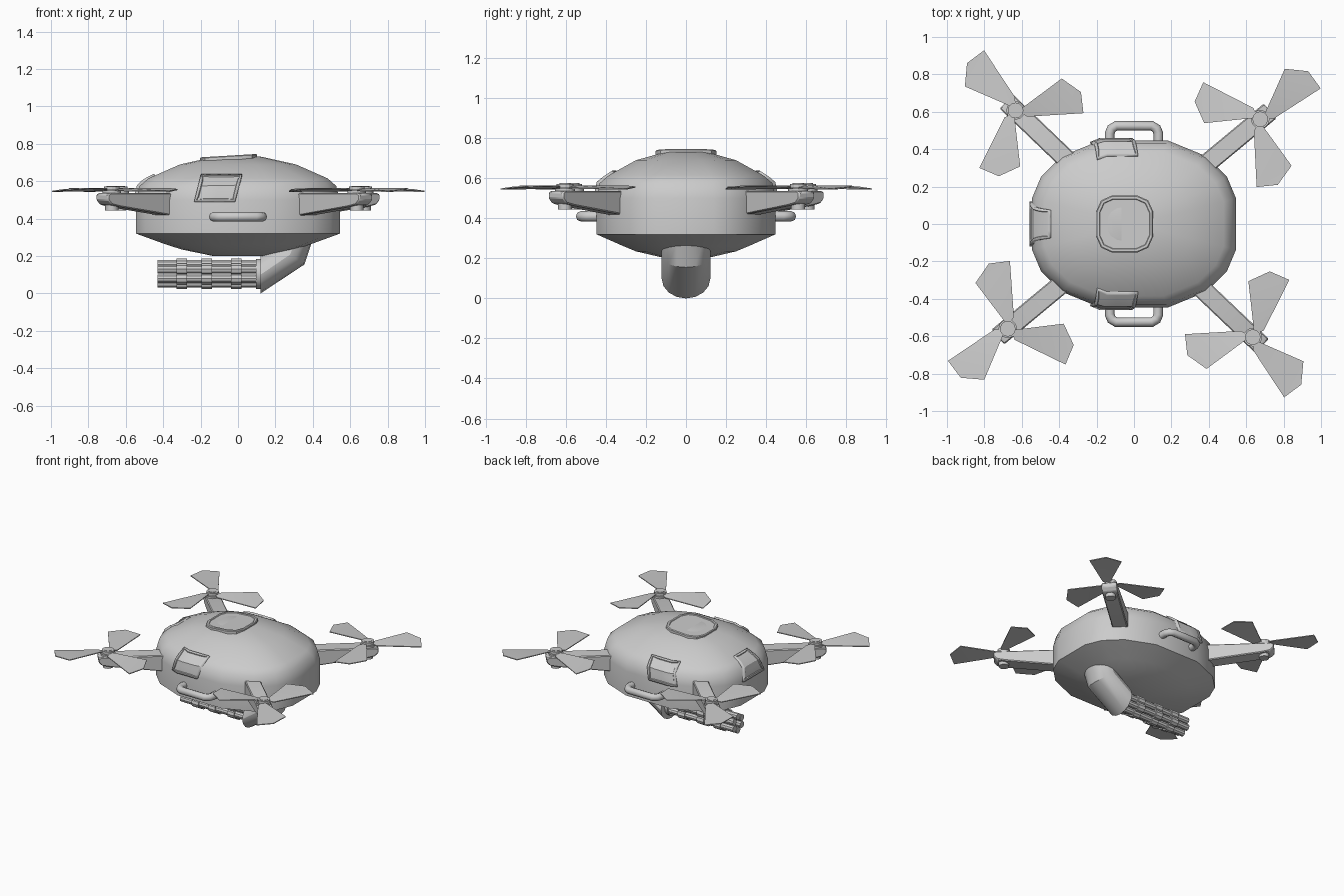
import bpy, bmesh
from math import sin, cos, pi, radians
from mathutils import Vector, Matrix
from mathutils.bvhtree import BVHTree

if "Cube" in bpy.data.objects:
    bpy.data.objects.remove(bpy.data.objects["Cube"])


def finish(name, bm, angle=35, recalc=True):
    if recalc:
        bmesh.ops.recalc_face_normals(bm, faces=bm.faces)
    me = bpy.data.meshes.new(name)
    bm.to_mesh(me)
    bm.free()
    ob = bpy.data.objects.new(name, me)
    bpy.context.collection.objects.link(ob)
    bpy.ops.object.select_all(action='DESELECT')
    ob.select_set(True)
    bpy.context.view_layer.objects.active = ob
    bpy.ops.object.shade_smooth_by_angle(angle=radians(angle))
    return ob


def loft(bm, rings):
    """Skin closed rings of points and cap both ends."""
    vs = [[bm.verts.new(p) for p in r] for r in rings]
    n = len(vs[0])
    for a, b in zip(vs, vs[1:]):
        for i in range(n):
            j = (i + 1) % n
            bm.faces.new((a[i], a[j], b[j], b[i]))
    bm.faces.new(vs[0][::-1])
    bm.faces.new(vs[-1])


def cyl(bm, centre, r, depth, axis='Z', seg=12):
    rot = Matrix.Rotation(pi / 2, 4, 'Y') if axis == 'X' else Matrix()
    bmesh.ops.create_cone(bm, cap_ends=True, segments=seg, radius1=r, radius2=r,
                          depth=depth, matrix=Matrix.Translation(centre) @ rot)


# Body: rounded rectangular rings stacked in z
q = [(1, .31), (.91, .57), (.71, .81), (.33, 1)]
outline = (q + [(-x, y) for x, y in q[::-1]] + [(-x, -y) for x, y in q]
           + [(x, -y) for x, y in q[::-1]])
levels = [(.2, .13, .1), (.235, .3, .25), (.262, .385, .315), (.32, .545, .447),
          (.5, .545, .447), (.575, .525, .432), (.615, .48, .385),
          (.69, .31, .25), (.732, .12, .1)]
bm = bmesh.new()
loft(bm, [[(x * sx, y * sy, z) for x, y in outline] for z, sx, sy in levels])
bmesh.ops.recalc_face_normals(bm, faces=bm.faces)
hull = BVHTree.FromBMesh(bm)
finish("body", bm, 40)


# Access panels draped on the hull with a raised frame
def panel(name, corners, inward):
    """corners: (side, z) for bottom-left, bottom-right, top-right, top-left."""
    bl, br, tr, tl = [Vector(c) for c in corners]
    bm = bmesh.new()
    n, m = 4, 5
    grid = []
    for j in range(m + 1):
        row = []
        for i in range(n + 1):
            s, z = bl.lerp(br, i / n).lerp(tl.lerp(tr, i / n), j / m)
            o = Vector((s, 0, z)) if inward.y else Vector((0, s, z))
            hit, nor, _, _ = hull.ray_cast(o - inward * 2, inward)
            row.append(bm.verts.new(hit - inward * .014 + Vector((0, 0, .006))))
        grid.append(row)
    for j in range(m):
        for i in range(n):
            bm.faces.new((grid[j][i], grid[j][i + 1], grid[j + 1][i + 1], grid[j + 1][i]))
    bmesh.ops.recalc_face_normals(bm, faces=bm.faces)
    bm.normal_update()
    if sum(f.normal.dot(inward) for f in bm.faces) > 0:
        bmesh.ops.reverse_faces(bm, faces=bm.faces)
    bm.normal_update()
    bmesh.ops.inset_region(bm, faces=bm.faces[:], thickness=.015, use_boundary=True)
    inner = [f for f in bm.faces if not any(e.is_boundary for e in f.edges)]
    bmesh.ops.inset_region(bm, faces=inner, thickness=.003, depth=-.006)
    ob = finish(name, bm, 30, recalc=False)
    sol = ob.modifiers.new("thickness", 'SOLIDIFY')
    sol.thickness = .03
    sol.offset = -1


side = [(-.235, .485), (-.015, .485), (.022, .632), (-.198, .632)]
panel("front_panel", side, Vector((0, 1, 0)))
panel("back_panel", side, Vector((0, -1, 0)))
panel("left_panel", [(-.12, .485), (.12, .485), (.075, .635), (-.075, .635)], Vector((1, 0, 0)))

# Top hatch: chamfered square with a recessed centre
bm = bmesh.new()
k = [(1, .45), (.83, .83), (.45, 1)]
sq = k + [(-x, y) for x, y in k[::-1]] + [(-x, -y) for x, y in k] + [(x, -y) for x, y in k[::-1]]
loft(bm, [[(-.05 + x * r, y * r, z + .06 * x * r) for x, y in sq]
          for r, z in [(.152, .70), (.152, .732), (.147, .737), (.135, .737), (.132, .733)]])
finish("top_hatch", bm, 30)

# Carrying handles, front and back
for s, name in [(-1, "front_handle"), (1, "back_handle")]:
    cu = bpy.data.curves.new(name, 'CURVE')
    cu.dimensions = '3D'
    cu.bevel_depth = .026
    cu.bevel_resolution = 2
    half = [(.13, .41), (.13, .485), (.12, .51), (.095, .525)]
    pts = [(-x, y) for x, y in half] + half[::-1]
    sp = cu.splines.new('POLY')
    sp.points.add(len(pts) - 1)
    for p, (x, y) in zip(sp.points, pts):
        p.co = (x, y * s, .41, 1)
    sp.use_smooth = True
    bpy.context.collection.objects.link(bpy.data.objects.new(name, cu))

# Arms with motors and three-bladed rotors, set radially
R = .877
arm_profile = [(.3, .39), (.86, .463), (.92, .475), (.945, .5), (.945, .53), (.925, .537), (.3, .537)]
blade_plan = [(.07, -26, -.004), (.363, 0, -.008), (.363, 18, .002), (.30, 37, .008), (.065, 30, .006)]
rotors = [("back_right", 39.7, 27), ("back_left", 136.2, -2.3),
          ("front_left", 219.7, -31.8), ("front_right", 316.4, 177.5)]
for label, a, spin in rotors:
    turn = Matrix.Rotation(radians(a), 4, 'Z')
    hub = turn @ Vector((R, 0, 0))

    bm = bmesh.new()
    loft(bm, [[(r, w, z) for r, z in arm_profile] for w in (-.052, .052)])
    bm.transform(turn)
    arm = finish(label + "_arm", bm, 30)
    bev = arm.modifiers.new("bevel", 'BEVEL')
    bev.width = .006
    bev.segments = 1

    bm = bmesh.new()
    cyl(bm, (hub.x, hub.y, .495), .035, .1)
    cyl(bm, (hub.x, hub.y, .54), .05, .02)
    cyl(bm, (hub.x, hub.y, .56), .028, .03)
    finish(label + "_motor", bm)

    bm = bmesh.new()
    for i in range(3):
        base = radians(spin + 120 * i)
        ring = [(hub.x + r * cos(base + radians(t)), hub.y + r * sin(base + radians(t)), .554 + z)
                for r, t, z in blade_plan]
        mid = base + radians(2)
        ring.append((hub.x + .015 * cos(mid), hub.y + .015 * sin(mid), .556))
        loft(bm, [[(x, y, z - .003) for x, y, z in ring], [(x, y, z + .003) for x, y, z in ring]])
    bmesh.ops.triangulate(bm, faces=[f for f in bm.faces if len(f.verts) > 4])
    cyl(bm, (hub.x, hub.y, .562), .042, .02)
    finish(label + "_rotor", bm, 25)

# Gun mount: oval sections bending from the hull down to the barrels
bm = bmesh.new()
sections = [((.12, 0), (.12, .2)), ((.355, .155), (.2, .26)), ((.395, .275), (.25, .34))]
rings = []
for (x0, z0), (x1, z1) in sections:
    rings.append([])
    for i in range(16):
        t = 2 * pi * i / 16
        f = (1 - cos(t)) / 2
        rings[-1].append((x0 + (x1 - x0) * f, .122 * sin(t), z0 + (z1 - z0) * f))
loft(bm, rings)
finish("gun_mount", bm, 30)

# Rotary gun: six barrels held by sleeved clamps
bm = bmesh.new()
clamps = bmesh.new()
zc = .105
for i in range(6):
    t = pi / 3 * i + pi / 6
    y, z = .05 * cos(t), zc + .05 * sin(t)
    cyl(bm, (-.15, y, z), .024, .56, 'X', 10)
    for x in (-.302, -.166, -.01):
        cyl(clamps, (x, y, z), .033, .056, 'X', 10)
for x in (-.302, -.166, -.01):
    cyl(clamps, (x, 0, zc), .05, .054, 'X', 12)
cyl(clamps, (.112, 0, zc), .08, .03, 'X', 16)
finish("gun_barrels", bm)
finish("barrel_clamps", clamps)
